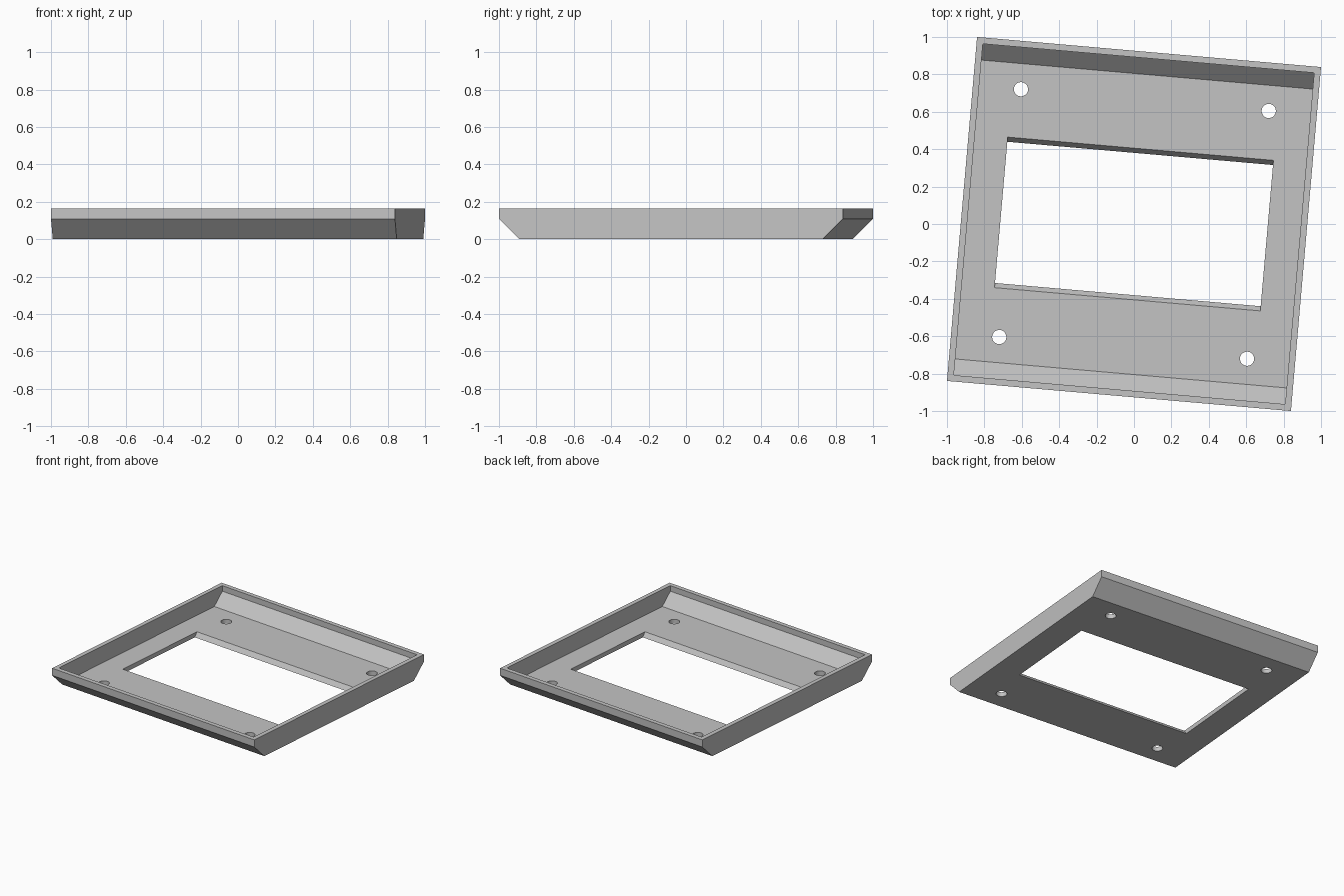
import bpy, bmesh, math
from mathutils import Matrix

cube = bpy.data.objects.get("Cube")
if cube:
    bpy.data.objects.remove(cube, do_unlink=True)

HALF = 0.923      # half of the outer square
INNER = 0.889     # half of the inner square
FLOOR = 0.034     # plate thickness
TURN = Matrix.Rotation(math.radians(-5), 4, 'Z')

grey = bpy.data.materials.new("light_grey")
grey.use_nodes = True
colour = (0.55, 0.55, 0.55, 1)
grey.diffuse_color = colour
grey.node_tree.nodes["Principled BSDF"].inputs["Base Color"].default_value = colour


def finish(name, bm):
    bmesh.ops.recalc_face_normals(bm, faces=bm.faces)
    mesh = bpy.data.meshes.new(name)
    bm.to_mesh(mesh)
    bm.free()
    mesh.transform(TURN)
    mesh.materials.append(grey)
    obj = bpy.data.objects.new(name, mesh)
    bpy.context.collection.objects.link(obj)
    return obj


def prism(name, side, half_width):
    """Mirror a (y, z) side profile about y = 0 and extrude it along x."""
    outline = side + [(-y, z) for y, z in reversed(side)]
    bm = bmesh.new()
    face = bm.faces.new([bm.verts.new((-half_width, y, z)) for y, z in outline])
    out = bmesh.ops.extrude_face_region(bm, geom=[face])
    verts = [v for v in out["geom"] if isinstance(v, bmesh.types.BMVert)]
    bmesh.ops.translate(bm, verts=verts, vec=(2 * half_width, 0, 0))
    return finish(name, bm)


# Tray with sloped front and back walls
frame = prism("bezel_frame", [(0.814, 0), (HALF, 0.109), (HALF, 0.164)], HALF)

# Hollow interior and window opening with tapered front and back edges
cutters = [
    prism("cavity_cutter", [(0.802, FLOOR), (INNER, 0.121), (INNER, 0.3)], INNER),
    prism("window_cutter", [(0.354, -FLOOR), (0.429, 2 * FLOOR)], 0.713),
]

# Four screw holes
bm = bmesh.new()
for x in (-0.665, 0.665):
    for y in (-0.665, 0.665):
        bmesh.ops.create_cone(bm, cap_ends=True, segments=32, radius1=0.038,
                              radius2=0.038, depth=0.3,
                              matrix=Matrix.Translation((x, y, 0)))
cutters.append(finish("screw_hole_cutter", bm))

# Cut everything, then drop the cutters
bpy.context.view_layer.objects.active = frame
for cutter in cutters:
    cutter.hide_render = True
    mod = frame.modifiers.new(cutter.name, 'BOOLEAN')
    mod.operation = 'DIFFERENCE'
    mod.solver = 'EXACT'
    mod.object = cutter
    bpy.ops.object.modifier_apply(modifier=mod.name)
    bpy.data.objects.remove(cutter, do_unlink=True)

# Smooth hole walls, crisp everything else
bpy.ops.object.select_all(action='DESELECT')
frame.select_set(True)
bpy.ops.object.shade_smooth_by_angle(angle=math.radians(20))
